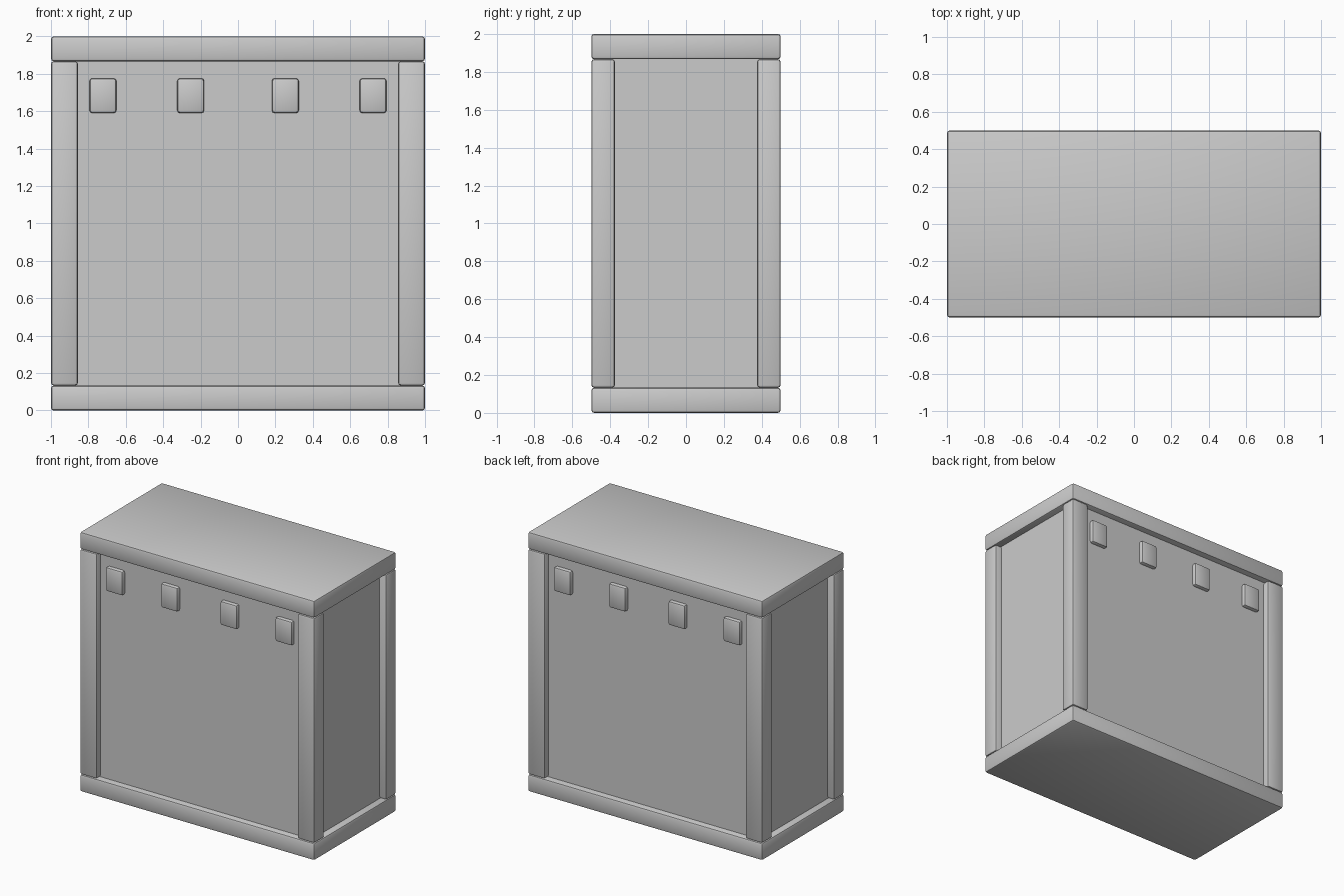
import bpy

cube = bpy.data.objects.get("Cube")
if cube:
    bpy.data.objects.remove(cube, do_unlink=True)

# Single plain grey finish
GREY = (0.6, 0.6, 0.6, 1)
grey = bpy.data.materials.new("plain_grey")
grey.use_nodes = True
grey.diffuse_color = GREY
grey.node_tree.nodes["Principled BSDF"].inputs["Base Color"].default_value = GREY


def box(name, center, size, bevel=0.015, segments=2):
    """Bevelled box given by its centre and full size."""
    bpy.ops.mesh.primitive_cube_add(size=1, location=center)
    obj = bpy.context.object
    obj.name = name
    obj.scale = size
    bpy.ops.object.transform_apply(location=False, rotation=False, scale=True)
    obj.data.materials.append(grey)
    if bevel:
        mod = obj.modifiers.new("edge_bevel", 'BEVEL')
        mod.width = bevel
        mod.segments = segments
        bpy.ops.object.modifier_apply(modifier=mod.name)
        bpy.ops.object.shade_smooth_by_angle()
    return obj


SLAB = 0.133       # slab thickness
BODY_Y = 0.45      # half depth of the recessed body

# Base and top slabs
box("base_slab", (0, 0, SLAB / 2), (2, 1, SLAB))
box("top_slab", (0, 0, 2 - SLAB / 2), (2, 1, SLAB))

# Recessed body
box("body", (0, 0, 1), (1.89, 2 * BODY_Y, 2 - 2 * SLAB), bevel=0)

# Corner posts
for side, sx in (("right", -1), ("left", 1)):
    for end, sy in (("front", -1), ("back", 1)):
        box(f"{end}_{side}_post", (sx * 0.928, sy * 0.4375, 1),
            (0.144, 0.125, 2 - 2 * SLAB))

# Row of small blocks below the top, front and back
for end, sy in (("front", -1), ("back", 1)):
    for i, x in enumerate((-0.722, -0.253, 0.253, 0.722)):
        box(f"{end}_block_{i + 1}", (x, sy * BODY_Y, 1.683),
            (0.144, 0.06, 0.186))
